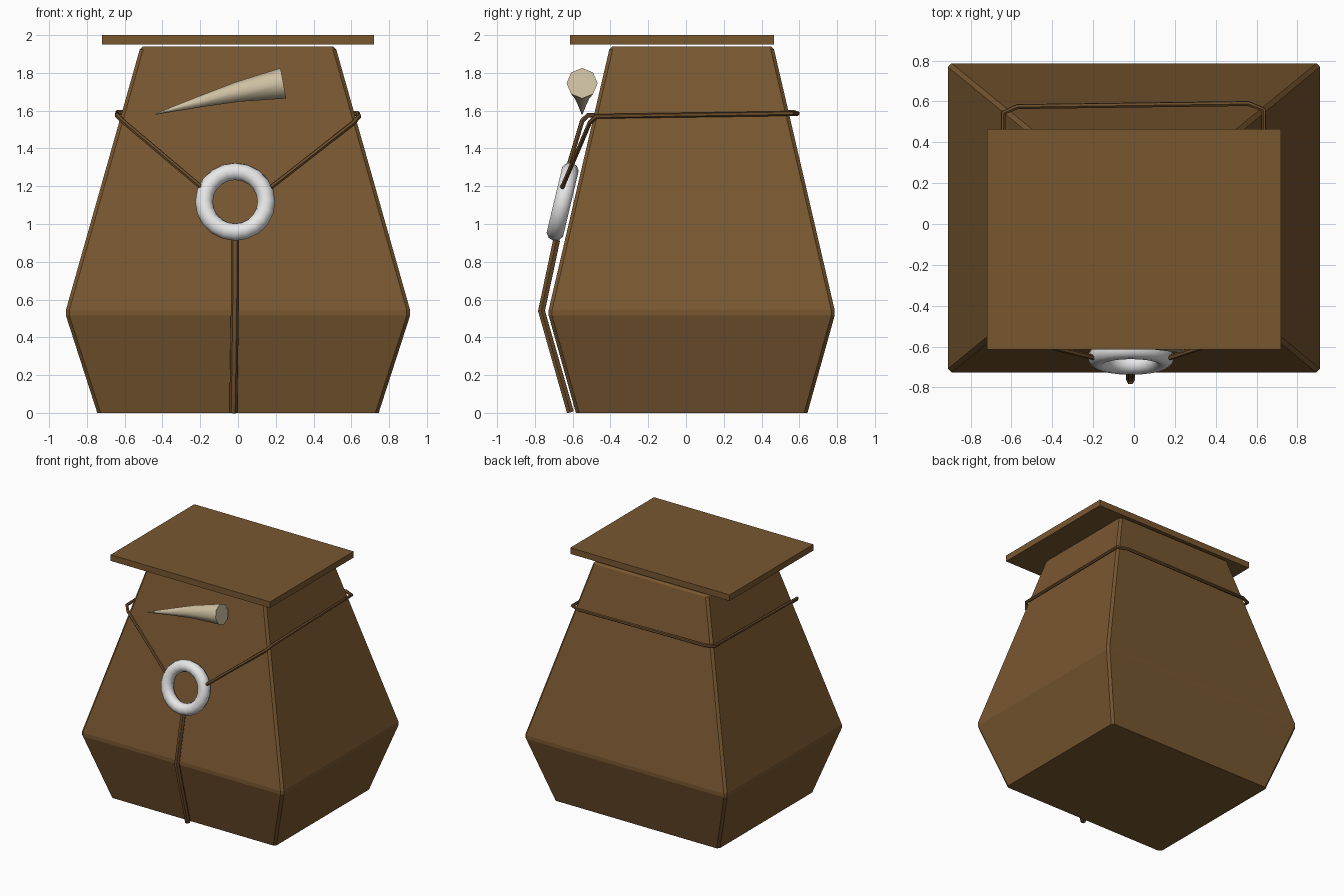
import bpy, bmesh, math

if "Cube" in bpy.data.objects:
    bpy.data.objects.remove(bpy.data.objects["Cube"])


def material(name, rgb):
    m = bpy.data.materials.new(name)
    m.diffuse_color = (*rgb, 1)
    m.use_nodes = True
    m.node_tree.nodes["Principled BSDF"].inputs["Base Color"].default_value = m.diffuse_color
    return m


wood = material("brown_wood", (0.19, 0.095, 0.03))
cord = material("brown_cord", (0.15, 0.075, 0.024))
bone = material("pale_bone", (0.62, 0.53, 0.36))
white = material("white_ring", (0.8, 0.8, 0.8))


def tube(name, points, radius, mat, radii=None, closed=False, sides_res=1):
    """Swept round tube through the points, turned into a mesh."""
    c = bpy.data.curves.new(name, 'CURVE')
    c.dimensions = '3D'
    c.bevel_depth = radius
    c.bevel_resolution = sides_res
    c.use_fill_caps = True
    s = c.splines.new('POLY')
    s.points.add(len(points) - 1)
    for i, p in enumerate(points):
        s.points[i].co = (*p, 1)
        s.points[i].radius = radii[i] if radii else 1
    s.use_cyclic_u = closed
    ob = bpy.data.objects.new(name, c)
    bpy.context.collection.objects.link(ob)
    bpy.ops.object.select_all(action='DESELECT')
    ob.select_set(True)
    bpy.context.view_layer.objects.active = ob
    bpy.ops.object.convert(target='MESH')
    ob = bpy.context.object
    ob.data.materials.clear()
    ob.data.materials.append(mat)
    bpy.ops.object.shade_smooth_by_angle(angle=math.radians(50))
    return ob


# Body: chamfered rectangles stacked as a profile (z, half x, half y)
CY = 0.03
cut = 0.018
bm = bmesh.new()
rings = []
for z, hx, hy in [(0, 0.745, 0.613), (0.515, 0.911, 0.757), (0.545, 0.911, 0.757),
                  (1.925, 0.52, 0.436), (1.94, 0.505, 0.42)]:
    corners = [(hx, -hy + cut), (hx, hy - cut), (hx - cut, hy), (-hx + cut, hy),
               (-hx, hy - cut), (-hx, -hy + cut), (-hx + cut, -hy), (hx - cut, -hy)]
    rings.append([bm.verts.new((x, y + CY, z)) for x, y in corners])
for a, b in zip(rings, rings[1:]):
    for i in range(8):
        j = (i + 1) % 8
        bm.faces.new((a[i], a[j], b[j], b[i]))
bm.faces.new(rings[0][::-1])
bm.faces.new(rings[-1])
bmesh.ops.recalc_face_normals(bm, faces=bm.faces)
me = bpy.data.meshes.new("pot_body")
bm.to_mesh(me)
bm.free()
me.materials.append(wood)
bpy.context.collection.objects.link(bpy.data.objects.new("pot_body", me))

# Flat lid
bpy.ops.mesh.primitive_cube_add(size=1, location=(0, -0.075, 1.975))
lid = bpy.context.object
lid.name = "lid"
lid.scale = (1.44, 1.08, 0.05)
lid.data.materials.append(wood)

# Ring leaning against the front
bpy.ops.mesh.primitive_torus_add(major_segments=20, minor_segments=10,
                                 major_radius=0.165, minor_radius=0.047,
                                 location=(-0.015, -0.653, 1.118),
                                 rotation=(math.radians(76.6), 0, 0))
ring = bpy.context.object
ring.name = "ring"
ring.data.materials.append(white)
bpy.ops.object.shade_smooth()

# Cord around the neck, both ends tied to the ring
tube("neck_cord", [(-0.195, -0.655, 1.195), (-0.61, -0.55, 1.545), (-0.64, -0.52, 1.575),
                   (-0.64, 0.545, 1.59), (-0.57, 0.575, 1.59), (0.56, 0.59, 1.585),
                   (0.635, 0.56, 1.585), (0.64, -0.475, 1.57), (0.61, -0.51, 1.535),
                   (0.175, -0.655, 1.195)], 0.013, cord)

# Cord hanging from the ring down the front
tube("hanging_cord", [(-0.015, -0.685, 0.915), (-0.017, -0.765, 0.54),
                      (-0.025, -0.612, 0.003)], 0.021, cord)

# Horn floating across the front
tube("horn", [(-0.44, -0.55, 1.581), (-0.2, -0.55, 1.648), (0, -0.55, 1.7),
              (0.24, -0.55, 1.745)], 0.082, bone, radii=[0.03, 0.36, 0.65, 1], sides_res=2)
